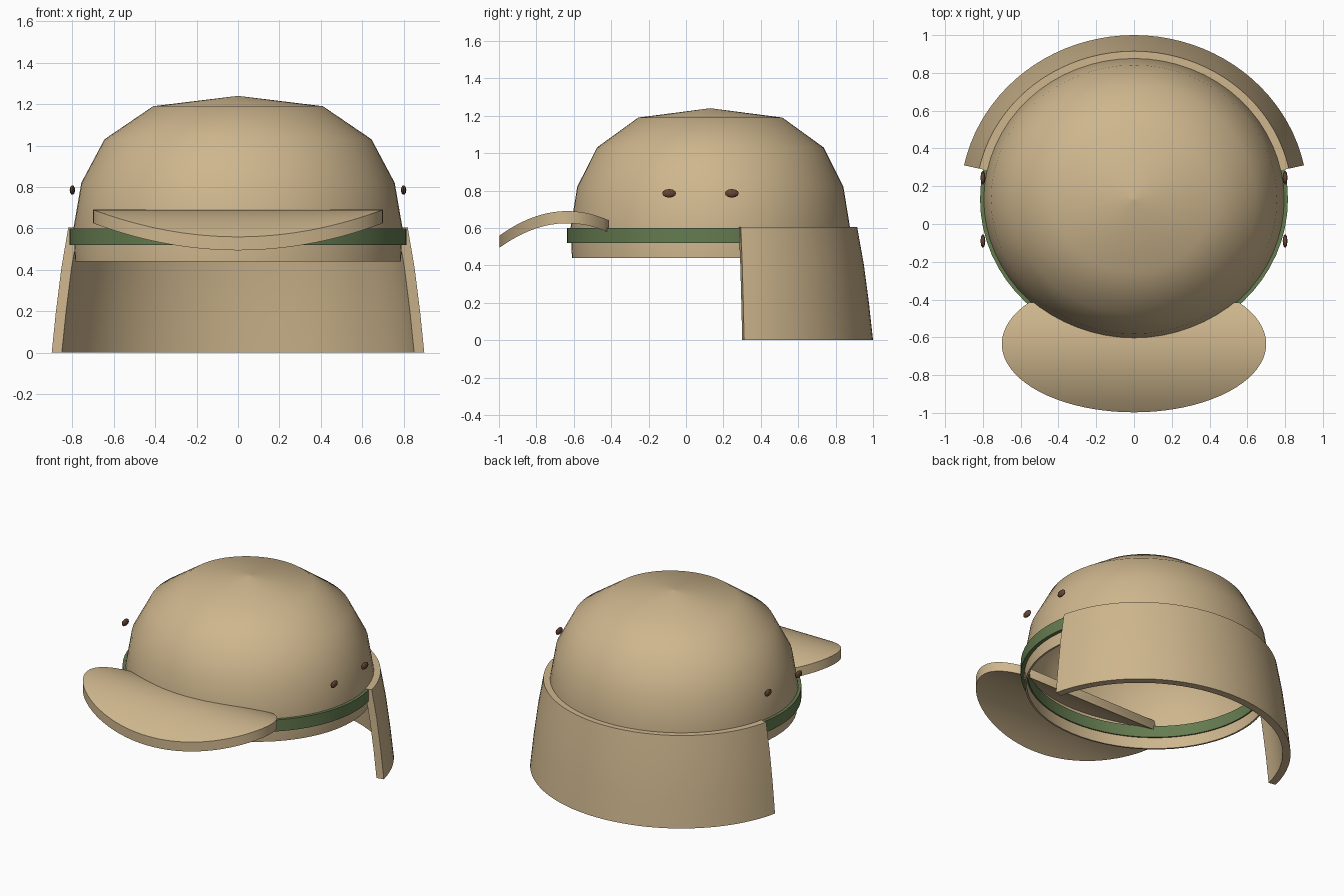
import bpy, bmesh
from math import sin, cos, pi, radians, sqrt

if "Cube" in bpy.data.objects:
    bpy.data.objects.remove(bpy.data.objects["Cube"])

CY = 0.13            # hat centre along y
RATIO = 0.94         # y radius / x radius
SEG = 64


def material(name, rgb):
    m = bpy.data.materials.new(name)
    m.diffuse_color = (*rgb, 1)
    m.use_nodes = True
    m.node_tree.nodes["Principled BSDF"].inputs["Base Color"].default_value = m.diffuse_color
    return m


TAN = material("tan_cloth", (0.62, 0.47, 0.27))
GREEN = material("green_band", (0.13, 0.20, 0.08))
BROWN = material("brown_metal", (0.13, 0.06, 0.035))


def finish(name, bm, mat, angle=40):
    bmesh.ops.remove_doubles(bm, verts=bm.verts, dist=1e-5)
    bmesh.ops.recalc_face_normals(bm, faces=bm.faces)
    me = bpy.data.meshes.new(name)
    bm.to_mesh(me)
    bm.free()
    me.materials.append(mat)
    ob = bpy.data.objects.new(name, me)
    bpy.context.collection.objects.link(ob)
    bpy.ops.object.select_all(action='DESELECT')
    ob.select_set(True)
    bpy.context.view_layer.objects.active = ob
    bpy.ops.object.shade_smooth_by_angle(angle=radians(angle))
    return ob


def sweep(name, profile, mat, start=0, end=360, angle=40):
    """Sweep a closed profile of (rx, ry, z) around the hat centre."""
    bm = bmesh.new()
    full = end - start == 360
    n = SEG if full else 40
    rings = []
    for i in range(n if full else n + 1):
        a = radians(start + (end - start) * i / n)
        rings.append([bm.verts.new((rx * cos(a), CY + ry * sin(a), z))
                      for rx, ry, z in profile])
    k = len(profile)
    for i in range(n):
        a, b = rings[i], rings[(i + 1) % len(rings)]
        for j in range(k):
            q = (j + 1) % k
            bm.faces.new((a[j], b[j], b[q], a[q]))
    if not full:
        bm.faces.new(rings[0])
        bm.faces.new(rings[-1])
    return finish(name, bm, mat, angle)


def ring(points):
    return [(r, r * RATIO, z) for r, z in points]


# crown: thin faceted dome, open underneath
outer = [(0.787, 0.44), (0.795, 0.60), (0.757, 0.82), (0.645, 1.03),
         (0.41, 1.19), (0.0001, 1.24)]
inner = [(max(r - 0.012, 0.0001), z - (0.012 if z > 1 else 0))
         for r, z in reversed(outer)]
sweep("crown", ring(outer + inner), TAN)

# band around the base of the crown
sweep("band", ring([(0.815, 0.52), (0.815, 0.60), (0.77, 0.60), (0.77, 0.52)]), GREEN)

# neck flap: flared sheet round the back
line = [(0.838, 0.785, 0.605), (0.872, 0.82, 0.41), (0.899, 0.848, 0.20), (0.92, 0.87, 0.0)]
sweep("neck_flap", line + [(x - 0.05, y - 0.05, z) for x, y, z in reversed(line)],
      TAN, 12, 168)

# visor: elliptical plate cut straight at the back, arched along y
bm = bmesh.new()
rows = []
N = 28
a1 = pi - math_a if (math_a := None) else 2.225   # sweep angle reaching the back cut
for i in range(N + 1):
    t = a1 * i / N
    x, dy = 0.70 * sin(t), -0.362 * cos(t)
    y, z = -0.635 + dy, 0.69 - dy * dy
    x = max(x, 0.0)
    rows.append([bm.verts.new(p) for p in
                 ((-x, y, z), (x, y, z), (x, y, z - 0.065), (-x, y, z - 0.065))])
for a, b in zip(rows, rows[1:]):
    for j in range(4):
        q = (j + 1) % 4
        bm.faces.new((a[j], a[q], b[q], b[j]))
bm.faces.new(rows[-1])
bmesh.ops.remove_doubles(bm, verts=bm.verts, dist=1e-5)
finish("visor", bm, TAN)

# vent eyelets, two on each side
for side, sx in (("left", -1), ("right", 1)):
    for part, y in (("front", -0.09), ("back", 0.245)):
        bm = bmesh.new()
        bmesh.ops.create_uvsphere(bm, u_segments=8, v_segments=6, radius=1)
        for v in bm.verts:
            c = v.co.copy()
            v.co = (sx * 0.80 + 0.013 * c.x, y + 0.037 * c.y, 0.785 + 0.023 * c.z)
        finish(f"{side}_{part}_eyelet", bm, BROWN)
